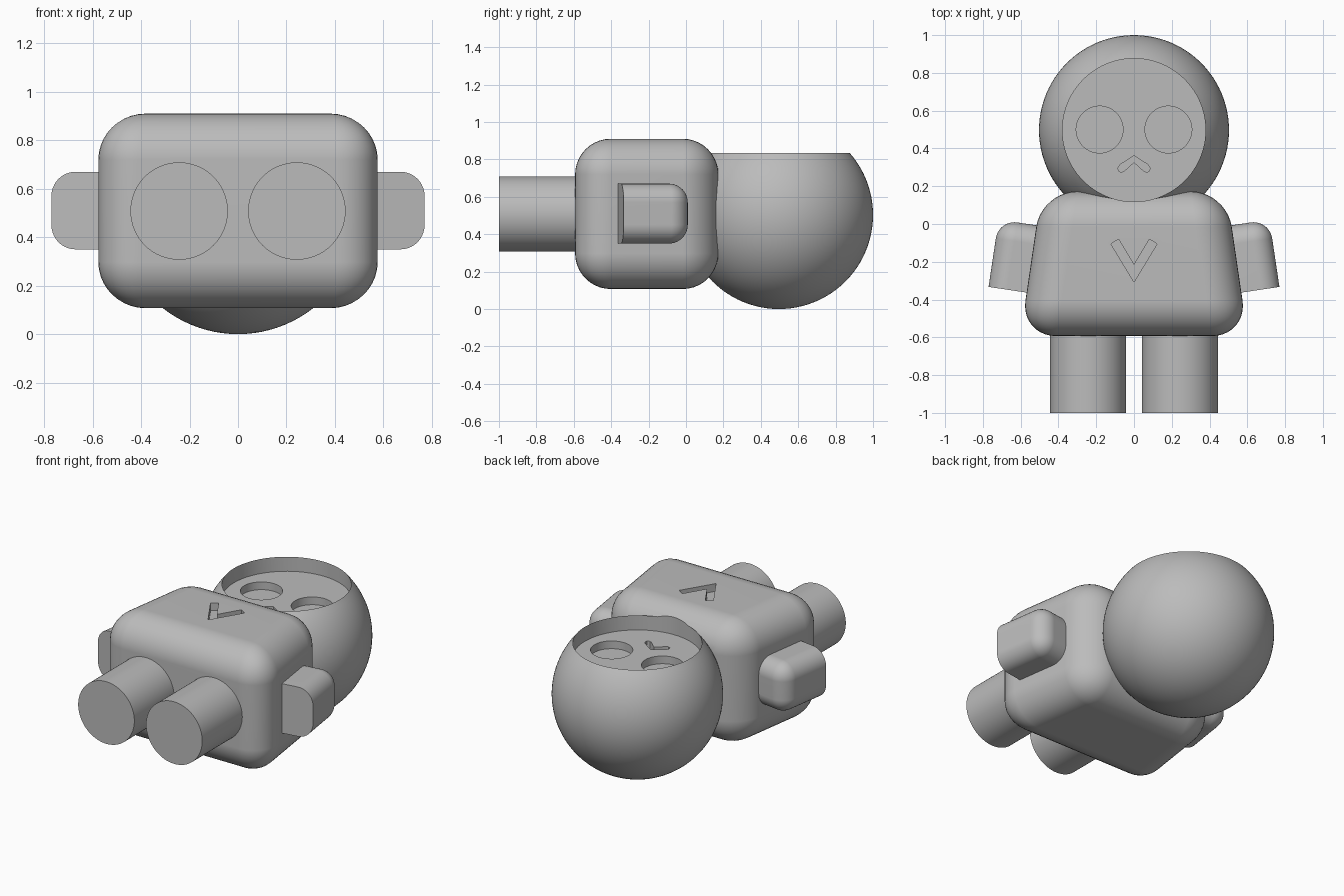
import bpy, bmesh, math
from mathutils import Matrix, Vector

cube = bpy.data.objects.get("Cube")
if cube:
    bpy.data.objects.remove(cube, do_unlink=True)

# Single grey finish
GREY = (0.5, 0.5, 0.5, 1)
grey = bpy.data.materials.new("plain_grey")
grey.use_nodes = True
grey.diffuse_color = GREY
shader = next(n for n in grey.node_tree.nodes if n.type == 'BSDF_PRINCIPLED')
shader.inputs["Base Color"].default_value = GREY


def finish(name, bm):
    bmesh.ops.recalc_face_normals(bm, faces=bm.faces[:])
    mesh = bpy.data.meshes.new(name)
    bm.to_mesh(mesh)
    bm.free()
    mesh.materials.append(grey)
    obj = bpy.data.objects.new(name, mesh)
    bpy.context.collection.objects.link(obj)
    return obj


def prism(outline, z0, z1):
    """Vertical prism over a flat outline."""
    bm = bmesh.new()
    base = bm.faces.new([bm.verts.new((x, y, z0)) for x, y in outline])
    top = bmesh.ops.extrude_face_region(bm, geom=[base])["geom"]
    verts = [v for v in top if isinstance(v, bmesh.types.BMVert)]
    bmesh.ops.translate(bm, verts=verts, vec=(0, 0, z1 - z0))
    bmesh.ops.recalc_face_normals(bm, faces=bm.faces[:])
    return bm


def mirrored(half):
    """Close a half outline (top to bottom on the +x side) across x = 0."""
    return half + [(-x, y) for x, y in reversed(half) if x > 0]


def cylinder(name, start, end, radius):
    a, b = Vector(start), Vector(end)
    turn = (b - a).to_track_quat('Z', 'Y').to_matrix().to_4x4()
    bm = bmesh.new()
    bmesh.ops.create_cone(bm, cap_ends=True, segments=96, radius1=radius, radius2=radius,
                          depth=(b - a).length, matrix=Matrix.Translation((a + b) / 2) @ turn)
    return finish(name, bm)


def round_edges(bm, edges, radius):
    bmesh.ops.bevel(bm, geom=edges, offset=radius, segments=10, profile=0.5, affect='EDGES')


def apply_modifier(obj, kind, **settings):
    bpy.context.view_layer.objects.active = obj
    mod = obj.modifiers.new(kind.lower(), kind)
    for key, value in settings.items():
        setattr(mod, key, value)
    bpy.ops.object.modifier_apply(modifier=mod.name)


def cut(obj, cutter):
    apply_modifier(obj, 'BOOLEAN', operation='DIFFERENCE', solver='EXACT', object=cutter)


def smooth(obj):
    bpy.ops.object.select_all(action='DESELECT')
    obj.select_set(True)
    bpy.context.view_layer.objects.active = obj
    bpy.ops.object.shade_smooth_by_angle(angle=math.radians(30))
    apply_modifier(obj, 'WEIGHTED_NORMAL', keep_sharp=True)


MID = 0.508          # height of the body's centre line
HEAD = 0.503         # head radius and centre height
HEAD_Y = 0.497
FLOOR = 0.74         # floor of the face recess
CHEST = 0.91

# Body: tapered block with every edge rounded
bm = prism([(0.602, -0.593), (0.49, 0.173), (-0.49, 0.173), (-0.602, -0.593)], 0.107, CHEST)
round_edges(bm, bm.edges[:], 0.19)
body = finish("body", bm)

# Head
bm = bmesh.new()
bmesh.ops.create_uvsphere(bm, u_segments=96, v_segments=48, radius=HEAD,
                          matrix=Matrix.Translation((0, HEAD_Y, HEAD)))
head = finish("head", bm)

# Cutters: face recess, eyes, mouth, chest chevron
recess = cylinder("recess_cutter", (0, HEAD_Y, FLOOR), (0, HEAD_Y, 1.2), 0.379)
eyes = [cylinder("eye_cutter", (s * 0.182, 0.5, FLOOR - 0.05), (s * 0.182, 0.5, FLOOR + 0.05), 0.124)
        for s in (-1, 1)]
mouth_half = [(0, 0.362), (0.074, 0.314), (0.085, 0.298), (0.082, 0.28),
              (0.066, 0.274), (0.052, 0.28), (0, 0.327)]
mouth = finish("mouth_cutter", prism(mirrored(mouth_half), FLOOR - 0.05, FLOOR + 0.05))
chevron_half = [(0, -0.217), (0.082, -0.08), (0.122, -0.106), (0, -0.307)]
chevron = finish("chevron_cutter", prism(mirrored(chevron_half), CHEST - 0.05, CHEST + 0.05))

for cutter in [recess, *eyes, mouth]:
    cut(head, cutter)
for cutter in [recess, chevron]:
    cut(body, cutter)
for cutter in [recess, *eyes, mouth, chevron]:
    bpy.data.objects.remove(cutter, do_unlink=True)

parts = [body, head]
for side, label in ((1, "left"), (-1, "right")):
    # Leg
    x = side * 0.243
    parts.append(cylinder(label + "_leg", (x, -1, MID), (x, -0.45, MID), 0.201))

    # Arm: rounded block, flat at the hand end, tilted outward
    bm = prism([(0, 0), (0, 0.36), (-0.3, 0.36), (-0.3, 0)], 0.35, 0.67)
    rounded = [e for e in bm.edges
               if not all(v.co.y < 0.01 for v in e.verts)
               and not all(v.co.x < -0.29 for v in e.verts)]
    round_edges(bm, rounded, 0.1)
    bm.transform(Matrix.Translation((0.77, -0.333, 0)) @ Matrix.Rotation(math.radians(8.5), 4, 'Z'))
    bm.transform(Matrix.Diagonal((side, 1, 1, 1)))
    parts.append(finish(label + "_arm", bm))

for part in parts:
    smooth(part)
